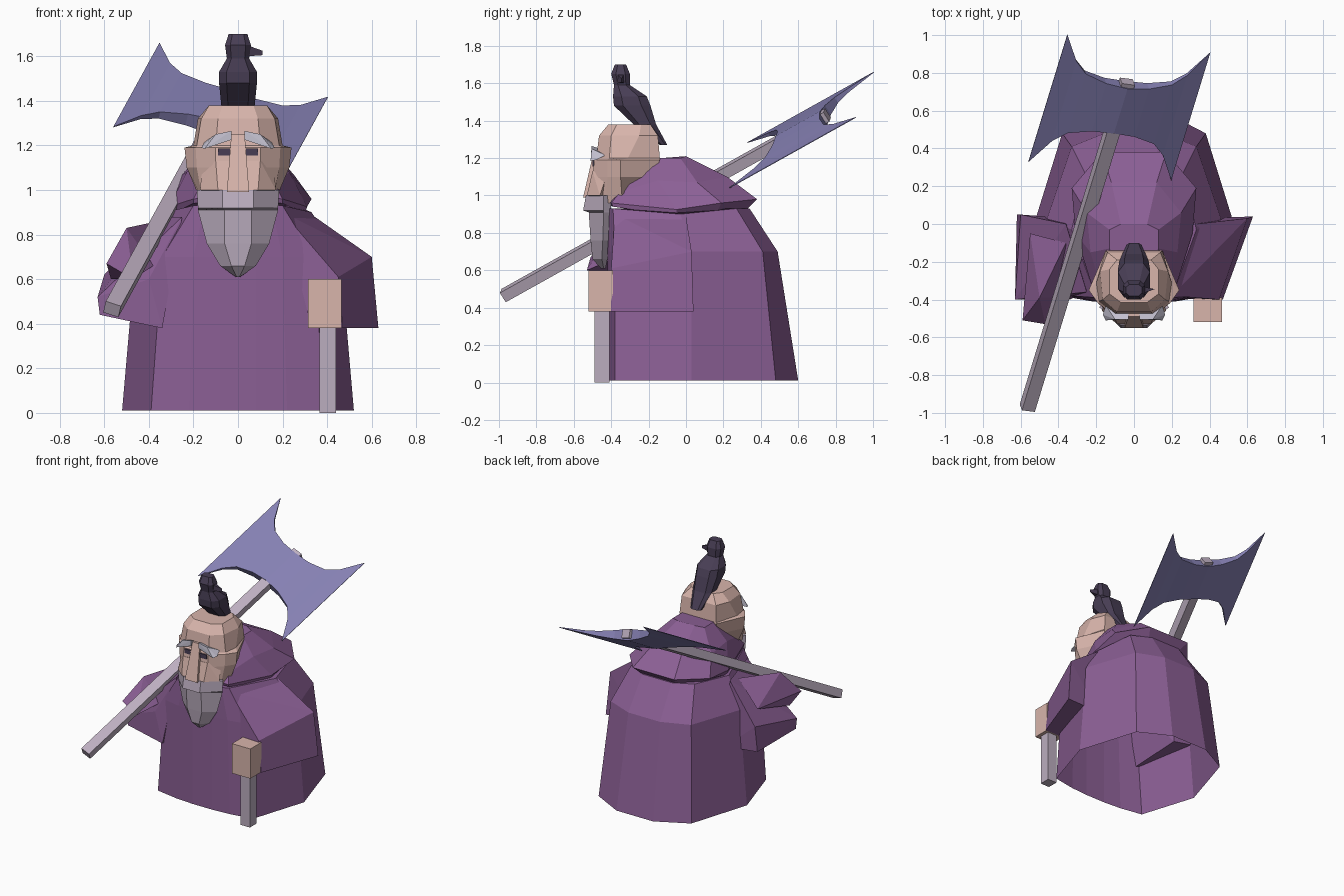
import bpy, bmesh
from mathutils import Vector

if "Cube" in bpy.data.objects:
    bpy.data.objects.remove(bpy.data.objects["Cube"])


def material(name, rgb):
    m = bpy.data.materials.new(name)
    m.diffuse_color = (*rgb, 1)
    m.use_nodes = True
    m.node_tree.nodes["Principled BSDF"].inputs["Base Color"].default_value = m.diffuse_color
    return m


ROBE = material("purple cloth", (.26, .115, .30))
SKIN = material("skin", (.69, .46, .41))
GREY = material("pale grey wood and beard", (.50, .42, .52))
STEEL = material("blue steel", (.235, .216, .45))
HAIR = material("dark hair", (.065, .048, .09))
BROW = material("pale brow", (.56, .54, .64))


def finish(bm, name, mat):
    bmesh.ops.recalc_face_normals(bm, faces=bm.faces)
    me = bpy.data.meshes.new(name)
    bm.to_mesh(me)
    bm.free()
    me.materials.append(mat)
    ob = bpy.data.objects.new(name, me)
    bpy.context.collection.objects.link(ob)
    return ob


def loft(name, mat, rings, bottom=True, top=True):
    """Join rings; each ring is (z, half outline on +x), points may carry their own z."""
    bm = bmesh.new()
    loops = []
    for z, half in rings:
        pts = [(p[0], p[1], p[2] if len(p) > 2 else z) for p in half]
        pts += [(-x, y, h) for x, y, h in reversed(pts)]
        loops.append([bm.verts.new(p) for p in pts])
    n = len(loops[0])
    for a, b in zip(loops, loops[1:]):
        for i in range(n):
            j = (i + 1) % n
            bm.faces.new((a[i], a[j], b[j], b[i]))
    if bottom:
        bm.faces.new(loops[0])
    if top:
        bm.faces.new(loops[-1])
    return finish(bm, name, mat)


def hull(name, mat, pts):
    bm = bmesh.new()
    for p in pts:
        bm.verts.new(p)
    res = bmesh.ops.convex_hull(bm, input=bm.verts)
    junk = {g for g in res["geom_interior"] if isinstance(g, bmesh.types.BMVert)}
    bmesh.ops.delete(bm, geom=list(junk), context='VERTS')
    bmesh.ops.dissolve_limit(bm, angle_limit=.02, verts=bm.verts, edges=bm.edges)
    return finish(bm, name, mat)


def box(name, mat, lo, hi):
    return hull(name, mat, [(x, y, z) for x in (lo[0], hi[0])
                            for y in (lo[1], hi[1]) for z in (lo[2], hi[2])])


# Robe, open underneath
loft("robe", ROBE, [
    (.01, [(.15, .60), (.38, .48), (.52, .03), (.39, -.38), (.22, -.41), (.08, -.42)]),
    (.70, [(.13, .49), (.33, .41), (.46, .03), (.34, -.38), (.2, -.41), (.08, -.42)]),
    (.93, [(.12, .34), (.26, .27), (.33, -.03, .9), (.2, -.39), (.15, -.41), (.07, -.415)]),
], bottom=False)

# Shoulder cape with overhanging rim
loft("cape", ROBE, [
    (.93, [(.14, .33), (.28, .17, .92), (.3, -.05, .89), (.2, -.39, .94), (.07, -.41, .95)]),
    (.98, [(.17, .38), (.33, .19, .96), (.31, -.05, .925), (.2, -.40, .96), (.07, -.415, .97)]),
    (1.1, [(.12, .22), (.25, .06, 1.07), (.23, -.15, 1.08), (.17, -.35, 1.02), (.06, -.38, 1.02)]),
    (1.21, [(.07, .0), (.13, -.03, 1.2), (.13, -.13, 1.2), (.11, -.2, 1.2), (.05, -.22, 1.2)]),
])

# Lowered sleeve, hand and cane
hull("lowered_sleeve", ROBE, [
    (.63, .04, .38), (.60, .03, .70), (.33, .0, .89), (.36, .03, .38),
    (.47, -.40, .38), (.45, -.40, .61), (.33, -.40, .38), (.30, -.38, .62), (.2, -.38, .90)])
box("hand", SKIN, (.315, -.52, .38), (.465, -.39, .60))
box("cane", GREY, (.365, -.49, 0), (.44, -.41, .39))

# Raised sleeve: lower elbow part and the flap of the cuff
hull("raised_sleeve", ROBE, [
    (-.63, -.40, .52), (-.62, -.40, .44), (-.34, -.40, .38), (-.34, .03, .40),
    (-.62, .05, .44), (-.60, .05, .62), (-.36, .0, .88), (-.25, -.36, .88), (-.40, -.40, .60)])
hull("raised_cuff", ROBE, [
    (-.50, -.39, .83), (-.59, -.51, .67), (-.47, -.53, .60), (-.38, -.39, .66),
    (-.36, -.1, .86), (-.55, -.05, .70), (-.57, -.40, .60)])

# Head with wide ear band
loft("head", SKIN, [
    (.96, [(.10, -.26, 1.02), (.17, -.34), (.16, -.43), (.09, -.50)]),
    (1.10, [(.14, -.17), (.23, -.35), (.185, -.42), (.10, -.50)]),
    (1.19, [(.15, -.14), (.24, -.35), (.19, -.42), (.10, -.49)]),
    (1.20, [(.15, -.14), (.20, -.31), (.185, -.41), (.10, -.48)]),
    (1.32, [(.14, -.15), (.18, -.25), (.165, -.40), (.09, -.465)]),
    (1.38, [(.09, -.19), (.13, -.24), (.13, -.37), (.07, -.415)]),
])
hull("nose", SKIN, [(s * x, y, z) for s in (1, -1) for x, y, z in (
    (.03, -.49, 1.25), (.035, -.515, 1.12), (.05, -.55, .99), (.05, -.45, .99), (.03, -.45, 1.25))])
hull("cheeks", SKIN, [(s * x, y, z) for s in (1, -1) for x, y, z in (
    (.10, -.50, 1.13), (.09, -.53, 1.0), (.17, -.46, 1.0), (.16, -.42, 1.12), (.1, -.42, .98))])

# Eyes and drooping brows on both sides
for s, side in ((1, "left"), (-1, "right")):
    box(side + "_eye", HAIR, (s * .035, -.499, 1.155), (s * .09, -.491, 1.187))
    hull(side + "_brow", BROW, [
        (s * .165, -.48, 1.19), (s * .15, -.51, 1.185), (s * .10, -.505, 1.25), (s * .03, -.505, 1.265),
        (s * .03, -.505, 1.225), (s * .09, -.505, 1.215), (s * .03, -.46, 1.25), (s * .15, -.43, 1.215)])

# Beard, moustache band first
loft("beard", GREY, [
    (1.0, [(.15, -.40), (.185, -.44), (.07, -.535)]),
    (.92, [(.15, -.40), (.18, -.44), (.07, -.55)]),
    (.91, [(.15, -.40), (.18, -.44), (.06, -.52)]),
    (.76, [(.11, -.41), (.14, -.445), (.06, -.51)]),
    (.66, [(.05, -.42), (.08, -.45), (.03, -.50)]),
    (.61, [(.006, -.43), (.01, -.44), (.006, -.455)]),
])


# Topknot swept up from the back of the head
def hair_ring(z, y0, y1, w):
    m, d = (y0 + y1) / 2, (y1 - y0) / 4
    return z, [(w * .6, y1), (w, m + d), (w, m - d), (w * .6, y0)]


loft("topknot", HAIR, [hair_ring(*r) for r in (
    (1.27, -.14, -.10, .04), (1.38, -.28, -.16, .075), (1.48, -.385, -.19, .085),
    (1.53, -.39, -.21, .085), (1.59, -.385, -.30, .05), (1.65, -.40, -.30, .058),
    (1.70, -.38, -.32, .042))])
hull("topknot_spike", HAIR, [(.04, -.37, 1.65), (.04, -.33, 1.65), (.04, -.37, 1.60),
                             (.04, -.33, 1.60), (.11, -.345, 1.625), (.11, -.345, 1.605)])

# Axe: frame along the shaft (d), across the blades (w) and through them (n)
low, high = Vector((-.565, -.975, .465)), Vector((-.035, .755, 1.43))
d = (high - low).normalized()
w = Vector((-.94, .118, .3))
w = (w - d * w.dot(d)).normalized()
n = w.cross(d)
hull("axe_shaft", GREY, [p + w * a + n * b for p in (low, high)
                         for a in (-.036, .036) for b in (-.03, .03)])

centre = Vector((-.078, .618, 1.35))
profile = [(0, .14, .04), (.12, .15, .03), (.24, .185, .018), (.31, .25, .01), (.40, .40, .002)]
stations = [(-a, h, t) for a, h, t in reversed(profile[1:])] + profile
bm = bmesh.new()
loops = []
for a, h, t in stations:
    c = centre + w * a
    loops.append([bm.verts.new(c + d * i * h + n * j * t)
                  for i, j in ((1, 1), (1, -1), (-1, -1), (-1, 1))])
for p, q in zip(loops, loops[1:]):
    for i in range(4):
        j = (i + 1) % 4
        bm.faces.new((p[i], p[j], q[j], q[i]))
bm.faces.new(loops[0])
bm.faces.new(loops[-1])
finish(bm, "axe_blades", STEEL)
